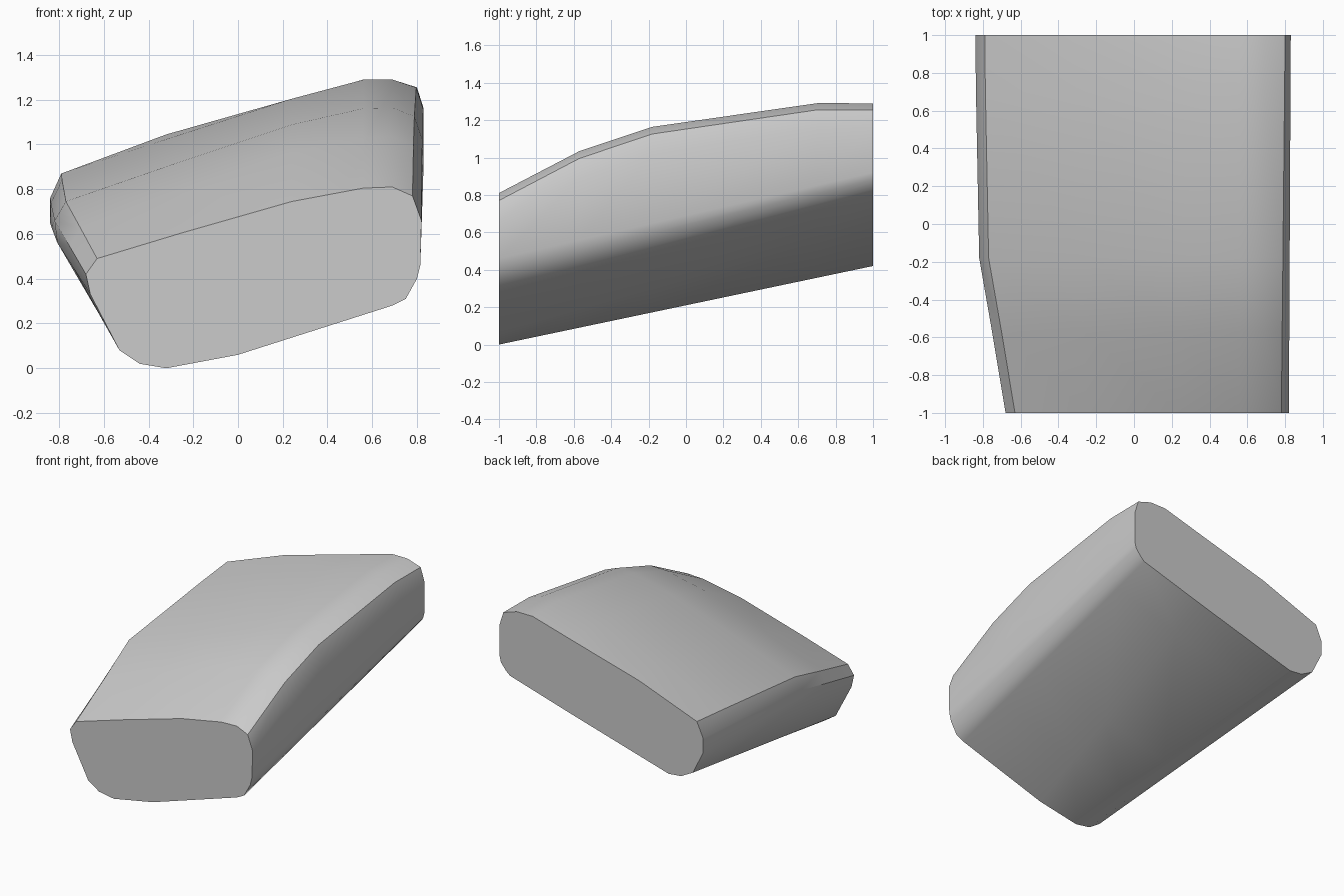
import bpy
import bmesh
import math

cube = bpy.data.objects.get("Cube")
if cube:
    bpy.data.objects.remove(cube, do_unlink=True)

# Single plain grey
grey = bpy.data.materials.new("plain grey")
grey.use_nodes = True
colour = (0.6, 0.6, 0.6, 1)
grey.diffuse_color = colour
grey.node_tree.nodes["Principled BSDF"].inputs["Base Color"].default_value = colour

# Front and back outlines (x, z), anticlockwise from the lower right-hand corner
front = [(-.53, .08), (-.44, .02), (-.32, 0), (0, .06), (.69, .28), (.75, .31),
         (.80, .40), (.815, .46), (.82, .66), (.78, .77), (.69, .81), (.56, .805),
         (.24, .745), (-.25, .605), (-.63, .49), (-.68, .42), (-.66, .33)]
back = [(-.757, .482), (-.66, .43), (-.558, .42), (.25, .652), (.747, .80), (.78, .83),
        (.82, .88), (.83, .92), (.83, 1.16), (.80, 1.255), (.69, 1.29), (.56, 1.29),
        (.24, 1.2), (-.32, 1.045), (-.79, .87), (-.84, .76), (-.84, .65)]

# Stations along y: (y, crown strength, side bulge strength)
stations = [(-1, 0, 0), (-.57, .77, .5), (-.18, 1, 1), (.7, .46, .28), (1, 0, 0)]


def section(y, crown, side):
    """Blend the outlines, then raise the crown and push out the narrow side."""
    t = (y + 1) / 2
    points = []
    for i, (a, b) in enumerate(zip(front, back)):
        x = a[0] + (b[0] - a[0]) * t
        z = a[1] + (b[1] - a[1]) * t
        if 8 <= i <= 12:
            z += .157 * crown
        elif i == 13:
            z += .065 * (crown + side)
        elif i > 13:
            x -= .074 * side
            z += .1 * side
        points.append((x, y, z))
    return points


# Loft the block through its sections and cap both ends
bm = bmesh.new()
rings = [[bm.verts.new(p) for p in section(*s)] for s in stations]
count = len(front)
for r0, r1 in zip(rings, rings[1:]):
    for i in range(count):
        j = (i + 1) % count
        bm.faces.new((r0[i], r0[j], r1[j], r1[i]))
bm.faces.new(rings[0])
bm.faces.new(rings[-1])
bmesh.ops.recalc_face_normals(bm, faces=bm.faces)
mesh = bpy.data.meshes.new("sloped_block")
bm.to_mesh(mesh)
bm.free()
mesh.materials.append(grey)

block = bpy.data.objects.new("sloped_block", mesh)
bpy.context.collection.objects.link(block)
bpy.ops.object.select_all(action="DESELECT")
block.select_set(True)
bpy.context.view_layer.objects.active = block
bpy.ops.object.shade_smooth_by_angle(angle=math.radians(35))
